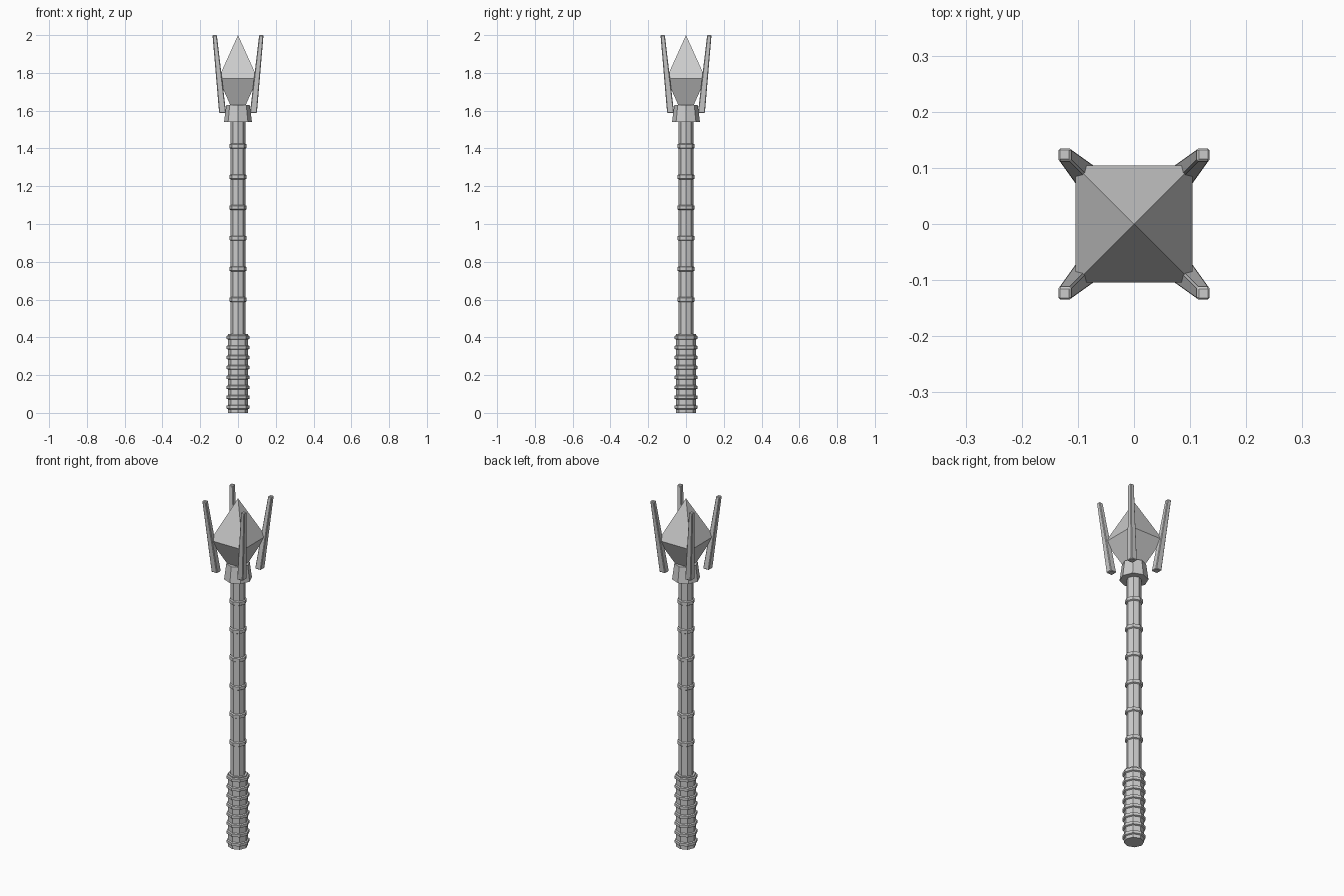
import bpy, bmesh, math

if "Cube" in bpy.data.objects:
    bpy.data.objects.remove(bpy.data.objects["Cube"])


def lathe(name, profile, sides=8, start=0.0):
    """Flat-faced solid from (radius, z) points stacked bottom to top."""
    bm = bmesh.new()
    loops = []
    for r, z in profile:
        if r == 0:
            loops.append([bm.verts.new((0, 0, z))])
        else:
            angles = [start + 2 * math.pi * i / sides for i in range(sides)]
            loops.append([bm.verts.new((r * math.cos(a), r * math.sin(a), z)) for a in angles])
    for lo, hi in zip(loops, loops[1:]):
        for i in range(sides):
            j = (i + 1) % sides
            if len(lo) == 1:
                bm.faces.new((lo[0], hi[j], hi[i]))
            elif len(hi) == 1:
                bm.faces.new((lo[i], lo[j], hi[0]))
            else:
                bm.faces.new((lo[i], lo[j], hi[j], hi[i]))
    if len(loops[0]) > 1:
        bm.faces.new(loops[0][::-1])
    if len(loops[-1]) > 1:
        bm.faces.new(loops[-1])
    return finish(name, bm)


def finish(name, bm):
    bmesh.ops.recalc_face_normals(bm, faces=bm.faces)
    me = bpy.data.meshes.new(name)
    bm.to_mesh(me)
    bm.free()
    ob = bpy.data.objects.new(name, me)
    bpy.context.collection.objects.link(ob)
    return ob


def band(name, z, inner, outer, half):
    """Chamfered octagonal band around the pole."""
    c = half * 0.65
    lathe(name, [(inner, z - half), (outer, z - c), (outer, z + c), (inner, z + half)])


def prong(name, sx, sy):
    """Tapered square spike leaning out along a diagonal."""
    bm = bmesh.new()
    loops = []
    for a, b, z in ((0.063, 0.100, 1.588), (0.112, 0.135, 2.0)):
        loops.append([bm.verts.new((sx * x, sy * y, z))
                      for x, y in ((a, a), (b, a), (b, b), (a, b))])
    lo, hi = loops
    for i in range(4):
        j = (i + 1) % 4
        bm.faces.new((lo[i], lo[j], hi[j], hi[i]))
    bm.faces.new(lo[::-1])
    bm.faces.new(hi)
    ob = finish(name, bm)
    bev = ob.modifiers.new("chamfer", 'BEVEL')
    bev.width = 0.0035
    bev.segments = 1


# Pole and grip
lathe("shaft", [(0.039, 0.40), (0.039, 1.56)])
lathe("grip", [(0.052, 0.0), (0.052, 0.417)])

# Grip wraps and shaft rings
for k in range(8):
    band(f"grip_wrap_{k + 1}", 0.03 + k * 0.0528, 0.050, 0.060, 0.012)
for k in range(6):
    band(f"shaft_ring_{k + 1}", 0.60 + k * 0.1624, 0.037, 0.046, 0.014)

# Collar under the head
lathe("collar", [(0.074, 1.54), (0.062, 1.63)])

# Four-sided crystal
lathe("crystal", [(0, 1.54), (0.104 * math.sqrt(2), 1.77), (0, 2.0)], sides=4, start=math.pi / 4)

# Prongs at the crystal corners
for sx in (-1, 1):
    for sy in (-1, 1):
        prong(f"prong_{'right' if sx > 0 else 'left'}_{'back' if sy > 0 else 'front'}", sx, sy)
